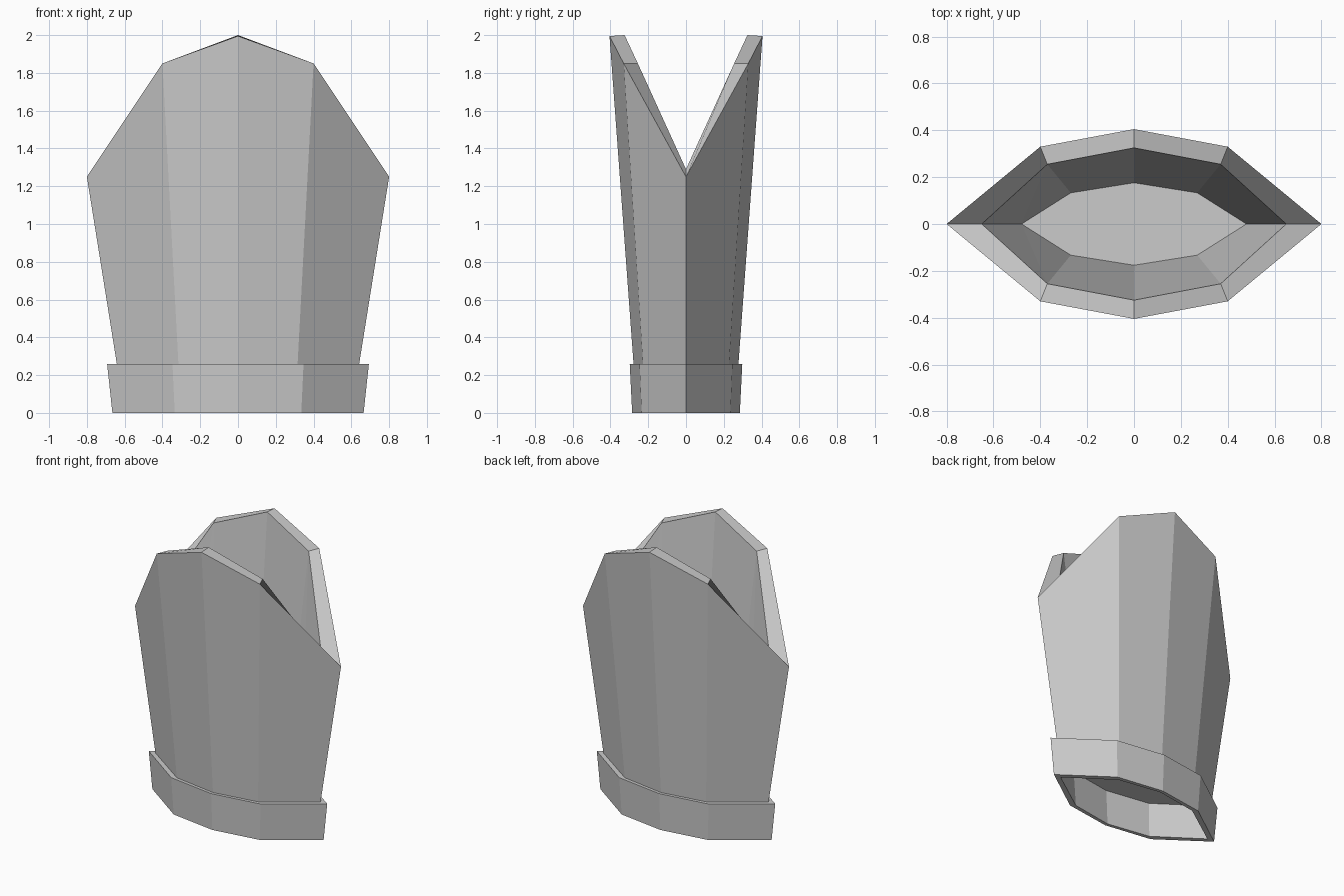
import bpy

if "Cube" in bpy.data.objects:
    bpy.data.objects.remove(bpy.data.objects["Cube"])


def ring(end, corner, mid):
    """Eight-sided loop from a quarter: each point is (x, y, z)."""
    (ex, _, ez), (cx, cy, cz), (_, my, mz) = end, corner, mid
    return [(ex, 0, ez), (cx, cy, cz), (0, my, mz), (-cx, cy, cz),
            (-ex, 0, ez), (-cx, -cy, cz), (0, -my, mz), (cx, -cy, cz)]


def flat_ring(ex, cx, cy, my, z):
    return ring((ex, 0, z), (cx, cy, z), (0, my, z))


def skin(name, rings, closed=False, caps=False, split_last=False):
    """Bridge consecutive loops into a mesh object."""
    verts = [v for r in rings for v in r]
    n, count = 8, len(rings)
    faces = []
    for k in range(count if closed else count - 1):
        a, b = k * n, ((k + 1) % count) * n
        for i in range(n):
            j = (i + 1) % n
            quad = [a + i, a + j, b + j, b + i]
            if split_last and k == count - 2 and i in (0, 3, 4, 7):
                # fold runs from the upper corner to the lower end point
                s = 1 if i in (0, 4) else 0
                q = quad[s:] + quad[:s]
                faces += [(q[0], q[1], q[2]), (q[0], q[2], q[3])]
            else:
                faces.append(quad)
    if caps:
        faces.append(list(range(n))[::-1])
        faces.append([(count - 1) * n + i for i in range(n)])
    mesh = bpy.data.meshes.new(name)
    mesh.from_pydata(verts, [], faces)
    mesh.validate()
    mesh.update()
    obj = bpy.data.objects.new(name, mesh)
    bpy.context.collection.objects.link(obj)
    return obj


# Hollow flared body: outer base, outer rim, inner rim, inner floor
skin("flared_body", [
    flat_ring(0.64, 0.315, 0.227, 0.277, 0.25),
    ring((0.80, 0, 1.25), (0.40, 0.33, 1.85), (0, 0.405, 1.995)),
    ring((0.65, 0, 1.29), (0.37, 0.255, 1.85), (0, 0.325, 2.0)),
    flat_ring(0.48, 0.27, 0.133, 0.176, 0.33),
], caps=True, split_last=True)

# Open band around the base
skin("base_band", [
    flat_ring(0.665, 0.335, 0.235, 0.285, 0.0),
    flat_ring(0.693, 0.347, 0.246, 0.298, 0.26),
    flat_ring(0.635, 0.313, 0.225, 0.275, 0.26),
    flat_ring(0.61, 0.305, 0.212, 0.262, 0.0),
], closed=True)
